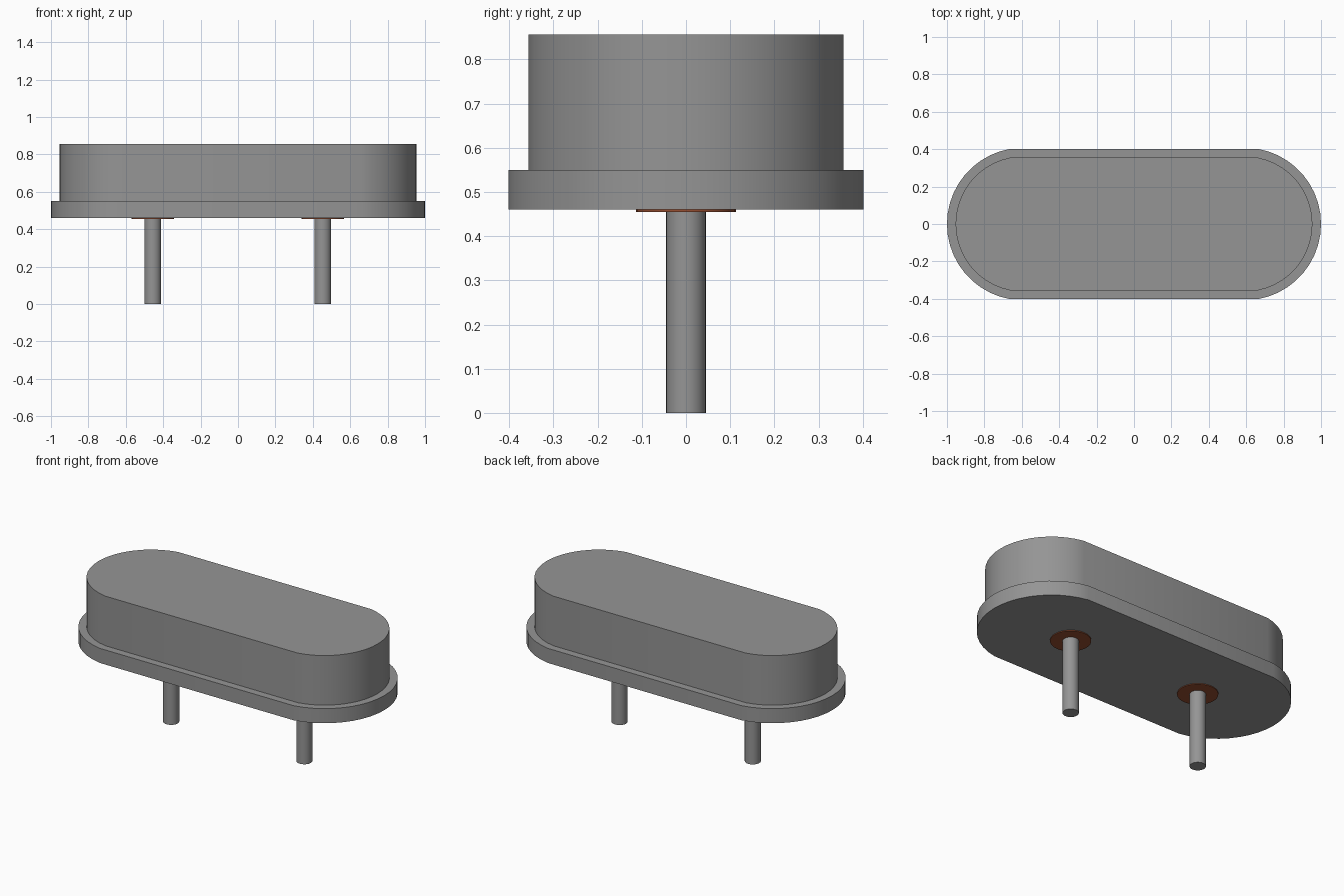
import bpy, bmesh, math

if "Cube" in bpy.data.objects:
    bpy.data.objects.remove(bpy.data.objects["Cube"], do_unlink=True)


def make_material(name, rgb):
    mat = bpy.data.materials.new(name)
    mat.use_nodes = True
    mat.diffuse_color = (*rgb, 1)
    mat.node_tree.nodes["Principled BSDF"].inputs["Base Color"].default_value = (*rgb, 1)
    return mat


def make_prism(name, outline, z0, z1, mat):
    """Extrude a closed outline from z0 to z1."""
    bm = bmesh.new()
    base = bm.faces.new([bm.verts.new((x, y, z0)) for x, y in outline])
    top = bmesh.ops.extrude_face_region(bm, geom=[base], use_keep_orig=True)
    verts = [v for v in top["geom"] if isinstance(v, bmesh.types.BMVert)]
    bmesh.ops.translate(bm, verts=verts, vec=(0, 0, z1 - z0))
    bmesh.ops.recalc_face_normals(bm, faces=bm.faces)
    mesh = bpy.data.meshes.new(name)
    bm.to_mesh(mesh)
    bm.free()
    mesh.materials.append(mat)
    obj = bpy.data.objects.new(name, mesh)
    bpy.context.collection.objects.link(obj)
    bpy.ops.object.select_all(action="DESELECT")
    obj.select_set(True)
    bpy.context.view_layer.objects.active = obj
    bpy.ops.object.shade_smooth_by_angle(angle=math.radians(35))
    return obj


def rounded_bar(centre_x, radius, half_width, steps=20):
    """Long outline with flat sides and an arc at each end."""
    limit = math.asin(half_width / radius)
    arc = [-limit + 2 * limit * i / steps for i in range(steps + 1)]
    right = [(centre_x + radius * math.cos(a), radius * math.sin(a)) for a in arc]
    return right + [(-x, -y) for x, y in right]


def circle(centre_x, radius, steps=32):
    turn = 2 * math.pi / steps
    return [(centre_x + radius * math.cos(i * turn), radius * math.sin(i * turn))
            for i in range(steps)]


metal = make_material("grey metal", (0.30, 0.30, 0.30))
brown = make_material("red brown insulator", (0.30, 0.075, 0.03))

# Can and its wider base flange
make_prism("base_flange", rounded_bar(0.592, 0.408, 0.402), 0.46, 0.55, metal)
make_prism("can", rounded_bar(0.592, 0.362, 0.356), 0.55, 0.856, metal)

# Leads with their thin insulating discs
for side, x in (("right", -0.456), ("left", 0.453)):
    make_prism(side + "_insulator", circle(x, 0.113), 0.455, 0.46, brown)
    make_prism(side + "_lead", circle(x, 0.045), 0.0, 0.46, metal)
